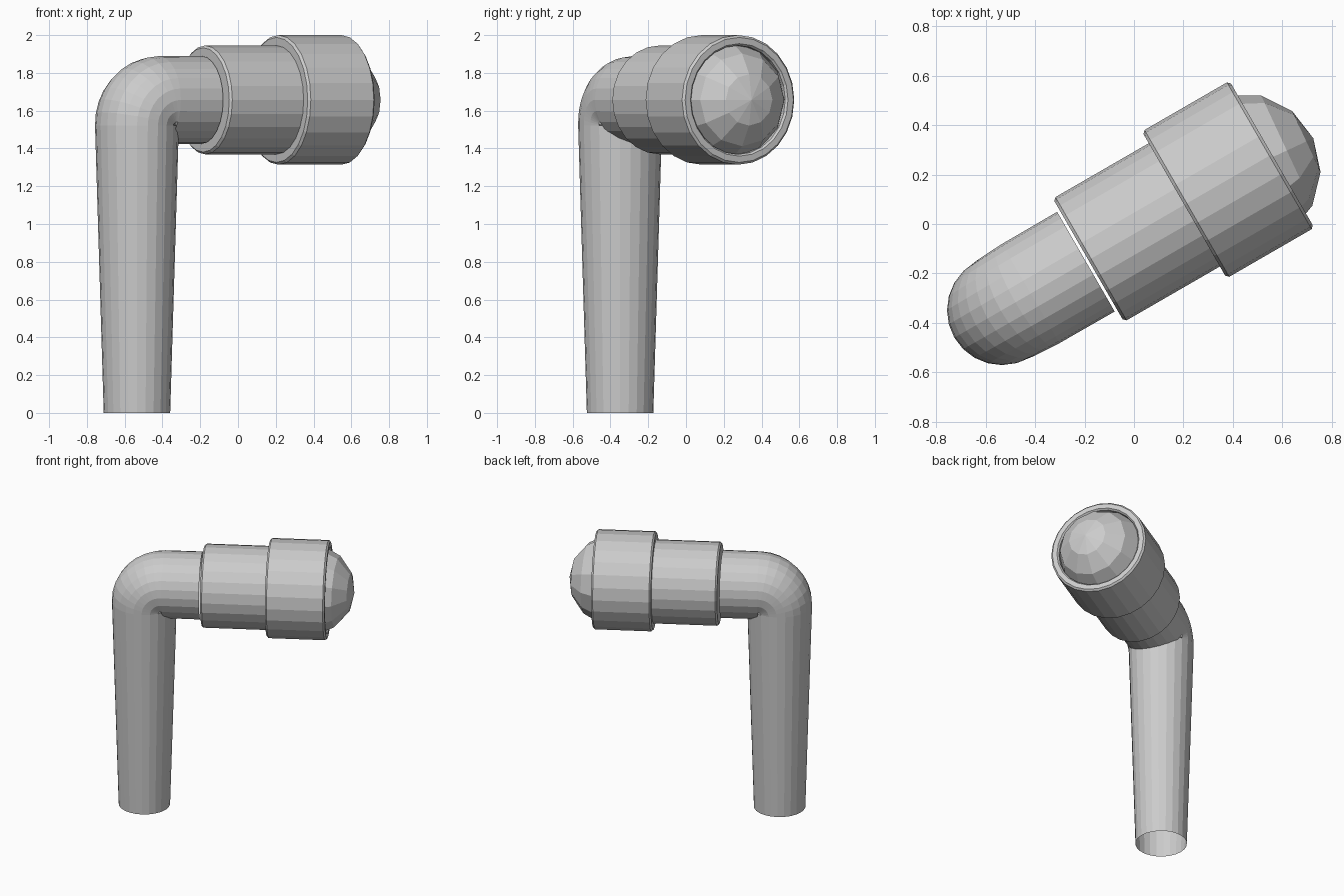
import bpy, bmesh, math
from mathutils import Vector, Matrix

if "Cube" in bpy.data.objects:
    bpy.data.objects.remove(bpy.data.objects["Cube"])

SIDES = 24
BASE = Vector((-0.535, -0.349, 0))          # foot of the upright pipe
D = Vector((math.cos(math.radians(30)), 0.5, 0))   # direction of the arm
SIDE = Vector((-D.y, D.x, 0))
UP = Vector((0, 0, 1))
ARM_Z = 1.657


def tube(name, stations, closed=False):
    """Skin rings given as (centre, tangent, radius)."""
    bm = bmesh.new()
    rings = []
    for c, t, r in stations:
        n = SIDE.cross(t)
        ring = []
        for i in range(SIDES):
            a = 2 * math.pi * i / SIDES
            ring.append(bm.verts.new(c + r * (math.cos(a) * n + math.sin(a) * SIDE)))
        rings.append(ring)
    pairs = list(zip(rings, rings[1:]))
    if closed:
        pairs.append((rings[-1], rings[0]))
    for a, b in pairs:
        for i in range(SIDES):
            j = (i + 1) % SIDES
            bm.faces.new((a[i], a[j], b[j], b[i]))
    bmesh.ops.recalc_face_normals(bm, faces=bm.faces)
    me = bpy.data.meshes.new(name)
    bm.to_mesh(me)
    bm.free()
    ob = bpy.data.objects.new(name, me)
    bpy.context.collection.objects.link(ob)
    return ob


def on_arm(s):
    return BASE + s * D + ARM_Z * UP


def lathe(name, profile):
    """Closed ring solid around the arm from (distance, radius) points."""
    return tube(name, [(on_arm(s), D, r) for s, r in profile], closed=True)


# Tapered upright pipe, tight elbow and short arm, open at both ends
bend, steps = 0.135, 8
stations = [(BASE.copy(), UP, 0.176)]
for k in range(steps + 1):
    a = math.pi / 2 * k / steps
    c = BASE + D * bend * (1 - math.cos(a)) + UP * (ARM_Z - bend + bend * math.sin(a))
    t = D * math.sin(a) + UP * math.cos(a)
    stations.append((c, t, 0.222 + 0.01 * k / steps))
stations.append((on_arm(0.393), D, 0.233))
tube("bent_pipe", stations)

# Middle sleeve, closed behind the pipe end
b = 0.012
lathe("sleeve", [(0.405, 0.001), (0.405, 0.288 - b), (0.405 + b, 0.288),
                 (0.90, 0.288), (0.90, 0.001)])

# Wide end collar with bevelled edges and a recessed mouth
lathe("end_collar", [(0.853, 0.27), (0.853, 0.343 - b), (0.853 + b, 0.343),
                     (1.262 - b, 0.343), (1.262, 0.343 - b), (1.262, 0.298),
                     (1.25, 0.288), (1.18, 0.288), (1.18, 0.27)])

# Coarse rounded lens in the mouth, turned slightly off the arm axis
bm = bmesh.new()
bmesh.ops.create_uvsphere(bm, u_segments=12, v_segments=7, radius=0.314)
me = bpy.data.meshes.new("lens")
turn = Matrix.Rotation(math.radians(25), 4, 'Z') @ Matrix.Rotation(math.pi / 2, 4, 'Y')
bm.transform(Matrix.Translation(on_arm(1.127)) @ turn)
# keep only the front cap
bmesh.ops.bisect_plane(bm, geom=bm.verts[:] + bm.edges[:] + bm.faces[:],
                       plane_co=on_arm(1.19), plane_no=D, clear_inner=True)
bm.to_mesh(me)
bm.free()
bpy.context.collection.objects.link(bpy.data.objects.new("lens", me))
